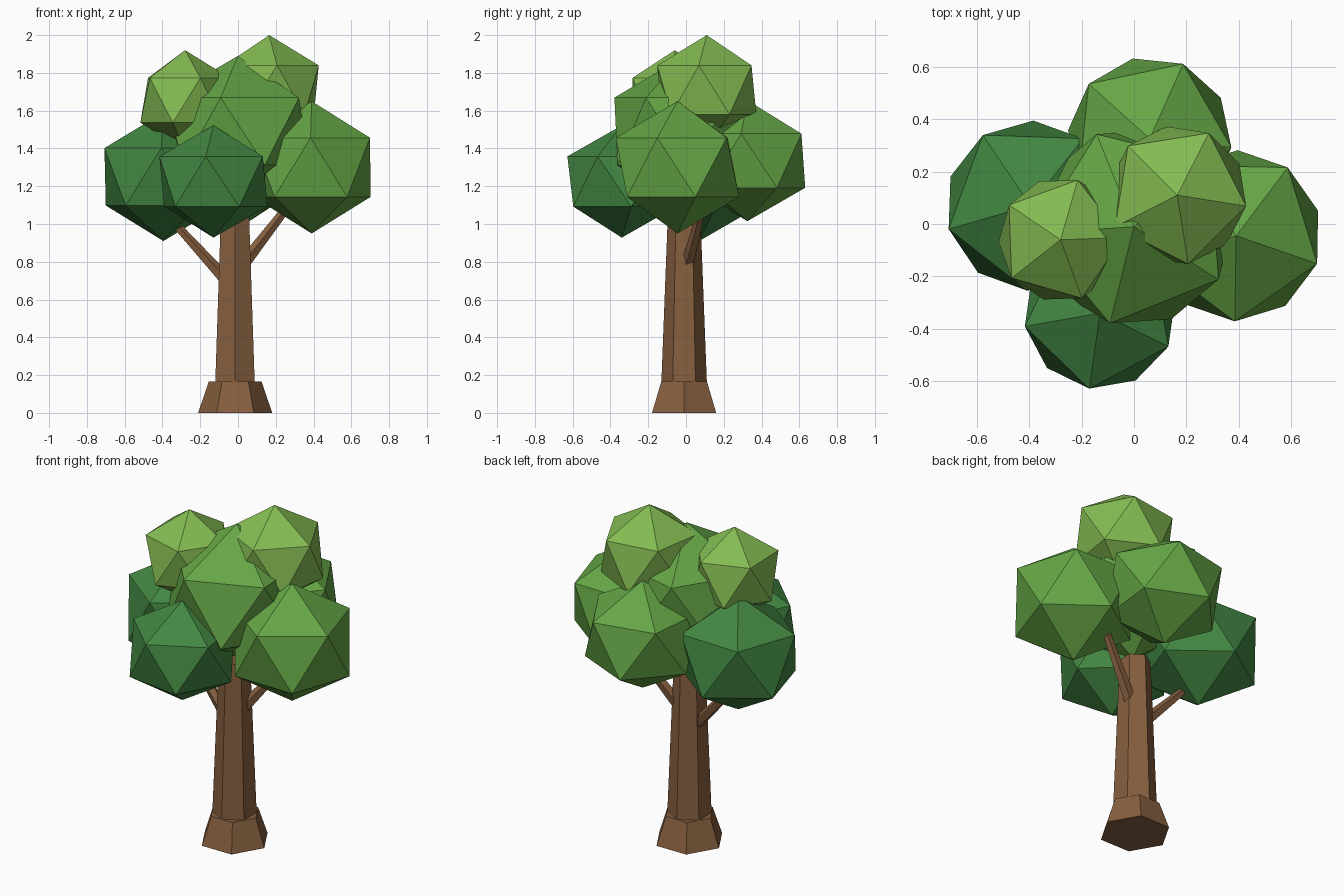
import bpy
from math import radians
from mathutils import Vector

if "Cube" in bpy.data.objects:
    bpy.data.objects.remove(bpy.data.objects["Cube"])


def material(name, rgb):
    m = bpy.data.materials.new(name)
    m.diffuse_color = (*rgb, 1)
    m.use_nodes = True
    m.node_tree.nodes["Principled BSDF"].inputs["Base Color"].default_value = m.diffuse_color
    return m


bark = material("bark", (0.24, 0.115, 0.05))
dark = material("dark_leaves", (0.055, 0.24, 0.055))
mid = material("mid_leaves", (0.13, 0.38, 0.06))
light = material("light_leaves", (0.23, 0.50, 0.085))


def finish(name, mat):
    ob = bpy.context.object
    ob.name = name
    ob.data.materials.append(mat)
    return ob


def taper(name, start, end, r1, r2, sides, turn=0):
    """Flat-sided tapered limb between two points."""
    a, b = Vector(start), Vector(end)
    d = b - a
    bpy.ops.mesh.primitive_cone_add(vertices=sides, radius1=r1, radius2=r2,
                                    depth=d.length, location=(a + b) / 2)
    ob = finish(name, bark)
    if turn is None:  # sloping limb: aim it along its direction
        ob.rotation_euler = d.to_track_quat('Z', 'Y').to_euler()
    else:
        ob.rotation_euler.z = radians(turn)
    return ob


def leaves(name, centre, width, height, turn, mat):
    """Twenty-faced leaf clump."""
    bpy.ops.mesh.primitive_ico_sphere_add(subdivisions=1, radius=1, location=centre)
    ob = finish(name, mat)
    ob.scale = (width, width, height)
    ob.rotation_euler.z = radians(turn)
    return ob


# Trunk and root flare (Blender cones start with a vertex on the y axis)
taper("root_flare", (-0.015, -0.01, 0), (-0.015, -0.01, 0.165), 0.196, 0.14, 6, 30)
taper("trunk", (-0.016, -0.01, 0.12), (-0.016, -0.01, 1.08), 0.122, 0.085, 6, 0)

# Branches
taper("left_branch", (-0.07, 0.0, 0.71), (-0.37, 0.04, 1.04), 0.035, 0.02, 5, None)
taper("right_branch", (0.03, 0.01, 0.79), (0.27, 0.09, 1.10), 0.035, 0.022, 5, None)

# Leaf clumps
leaves("left_leaves", (-0.395, 0.07, 1.25), 0.363, 0.34, 52, dark)
leaves("front_leaves", (-0.13, -0.34, 1.225), 0.325, 0.297, 46, dark)
leaves("right_leaves", (0.39, -0.045, 1.30), 0.365, 0.35, 53, mid)
leaves("back_leaves", (0.06, 0.325, 1.335), 0.35, 0.32, 66, mid)
leaves("middle_leaves", (0.0, -0.01, 1.49), 0.425, 0.40, 40, mid)
leaves("top_right_leaves", (0.165, 0.11, 1.71), 0.297, 0.29, 63, light)
leaves("top_left_leaves", (-0.28, -0.06, 1.655), 0.265, 0.265, 2, light)
